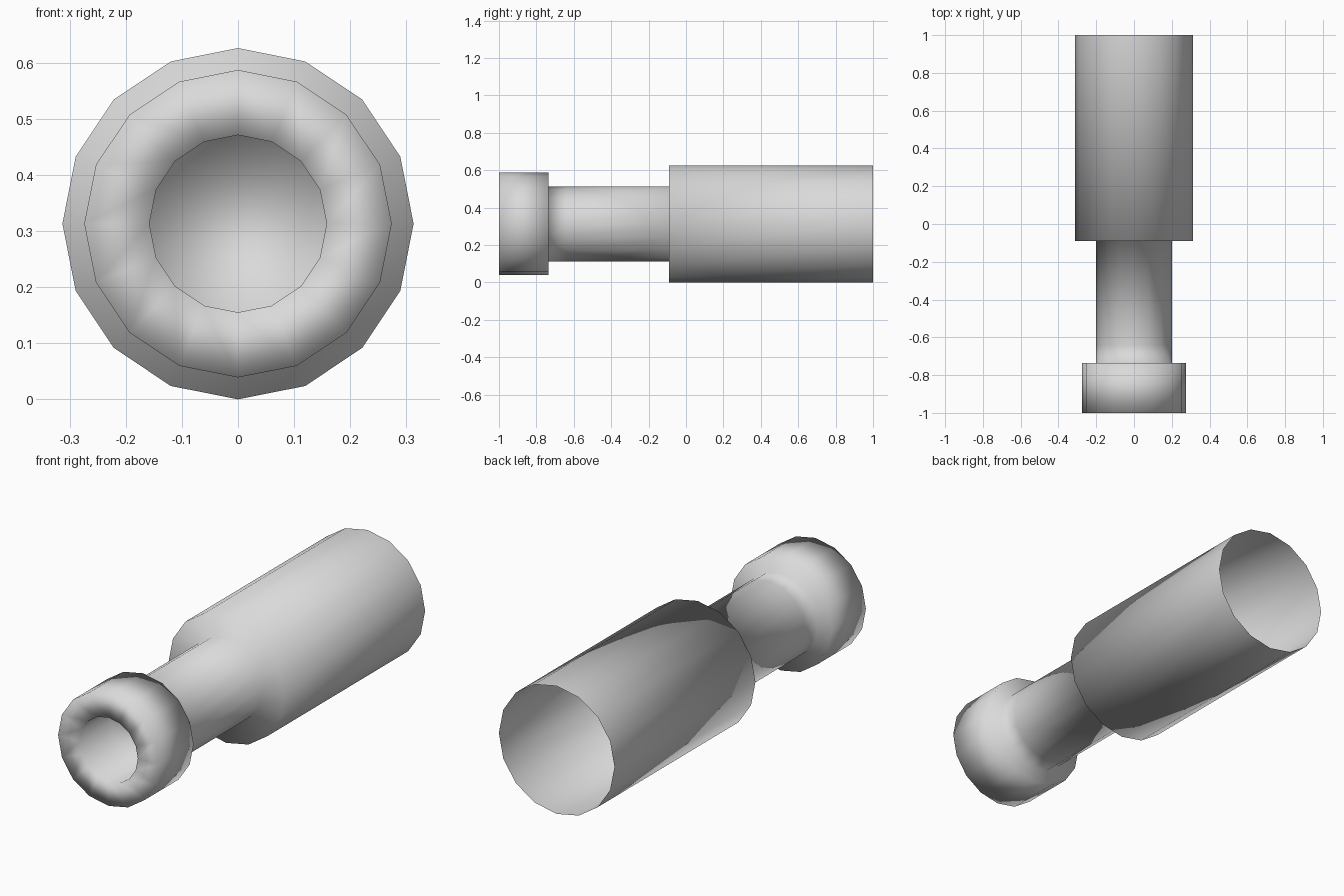
import bpy, bmesh, math

if "Cube" in bpy.data.objects:
    bpy.data.objects.remove(bpy.data.objects["Cube"])

SIDES = 16
CENTRE_Z = 0.313

# Lathe profile (radius, y): recess, collar, neck, then open sleeve
PROFILE = [
    (0.158, -0.75),   # recess floor
    (0.158, -1.0),    # recess rim
    (0.274, -1.0),    # collar front
    (0.274, -0.735),  # collar back
    (0.2, -0.735),    # neck root
    (0.2, -0.64),     # neck support loop
    (0.2, -0.09),     # neck end
    (0.313, -0.09),   # sleeve shoulder
    (0.313, 1.0),     # open sleeve end
]

grey = bpy.data.materials.new("light_grey")
grey.diffuse_color = (0.7, 0.7, 0.7, 1)
grey.use_nodes = True
grey.node_tree.nodes["Principled BSDF"].inputs["Base Color"].default_value = grey.diffuse_color

bm = bmesh.new()


def ring(radius, y):
    verts = []
    for k in range(SIDES):
        a = 2 * math.pi * k / SIDES
        verts.append(bm.verts.new((radius * math.cos(a), y,
                                   CENTRE_Z + radius * math.sin(a))))
    return verts


rings = [ring(r, y) for r, y in PROFILE]

# Closed floor of the front recess
bm.faces.new(rings[0])

# Walls between neighbouring rings, facing outward
for a, b in zip(rings, rings[1:]):
    for k in range(SIDES):
        n = (k + 1) % SIDES
        bm.faces.new((a[k], b[k], b[n], a[n]))

for f in bm.faces:
    f.smooth = True

mesh = bpy.data.meshes.new("collared_sleeve")
bm.to_mesh(mesh)
bm.free()
mesh.materials.append(grey)
obj = bpy.data.objects.new("collared_sleeve", mesh)
bpy.context.collection.objects.link(obj)
